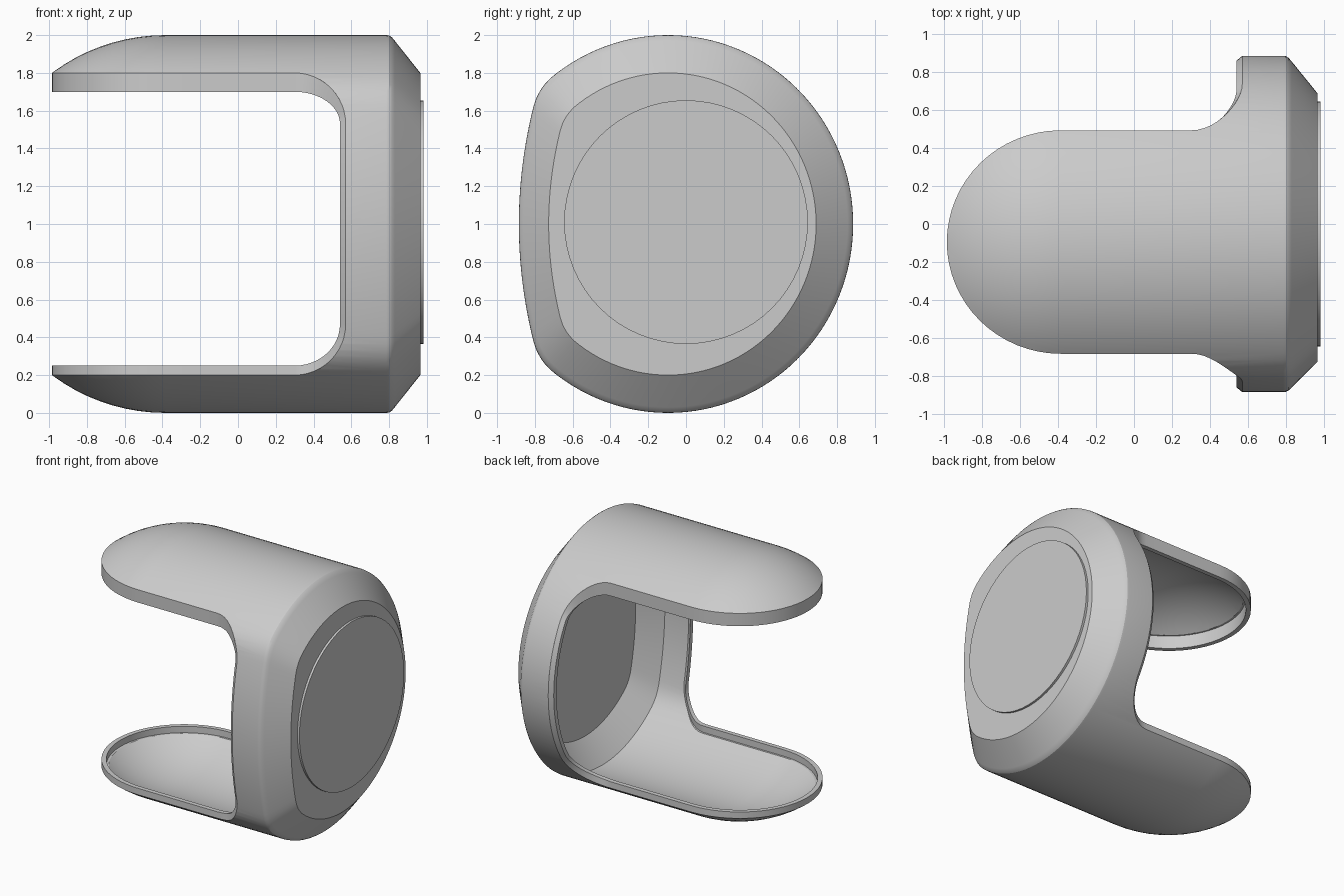
import bpy, bmesh, math
from mathutils import Vector

if "Cube" in bpy.data.objects:
    bpy.data.objects.remove(bpy.data.objects["Cube"])

CY, RY = -0.095, 0.98          # centre and half width of the body section
DOME_X = -0.385                # where the rounded ends begin

grey = bpy.data.materials.new("light_grey")
grey.diffuse_color = (0.6, 0.6, 0.6, 1)
grey.use_nodes = True
grey.node_tree.nodes["Principled BSDF"].inputs["Base Color"].default_value = grey.diffuse_color


def y_back(z):
    return CY + RY * math.sqrt(max(0, 1 - (z - 1) ** 2))


def y_front(z):
    # round side blended into a nearly flat front
    a = 2 * CY - y_back(z)
    b = -0.885 + (z - 1) ** 2 / 5
    h = max(0.06 - abs(a - b), 0) / 0.06
    return max(a, b) + h * h * 0.015


def finish(name, bm):
    bmesh.ops.recalc_face_normals(bm, faces=bm.faces)
    me = bpy.data.meshes.new(name)
    bm.to_mesh(me)
    bm.free()
    me.materials.append(grey)
    ob = bpy.data.objects.new(name, me)
    bpy.context.collection.objects.link(ob)
    return ob


def loft(name, loops, capped=True):
    # join equal-length closed loops; uncapped lofts close on themselves
    bm = bmesh.new()
    rows = [[bm.verts.new(p) for p in loop] for loop in loops]
    n = len(rows[0])
    pairs = list(zip(rows, rows[1:])) + ([] if capped else [(rows[-1], rows[0])])
    for a, b in pairs:
        for i in range(n):
            j = (i + 1) % n
            bm.faces.new((a[i], a[j], b[j], b[i]))
    if capped:
        bm.faces.new(rows[0])
        bm.faces.new(rows[-1][::-1])
    return finish(name, bm)


def smooth(ob, angle):
    bpy.ops.object.select_all(action='DESELECT')
    ob.select_set(True)
    bpy.context.view_layer.objects.active = ob
    bpy.ops.object.shade_smooth_by_angle(angle=math.radians(angle))


# Body section, scaled along x
N = 64
section = []
for i in range(N):
    z = 1 + math.cos(math.pi * i / N)
    section.append((y_back(z), z))
for i in range(N):
    z = 1 - math.cos(math.pi * i / N)
    section.append((y_front(z), z))


def ring(x, s):
    return [(x, CY + (y - CY) * s, 1 + (z - 1) * s) for y, z in section]


def body(name, radius, ends):
    rings = []
    for i in range(16, -1, -1):
        a = math.radians(65) * i / 16
        rings.append(ring(DOME_X - radius * math.sin(a), radius * math.cos(a)))
    return loft(name, rings + [ring(x, s) for x, s in ends])


shell = body("shell", 1.0, [(0.785, 1), (0.80, 0.998), (0.815, 0.988),
                            (0.83, 0.97), (0.965, 0.8)])
cavity = body("cavity_cutter", 0.97, [(0.785, 0.97), (0.935, 0.785)])

# Side window path: (x, z, sin, cos) from the top arm round to the bottom arm
R = 0.27
path = [(DOME_X + (0.3 - DOME_X) * i / 6, 1.8, 0, 1) for i in range(6)]
for i in range(13):
    a = math.pi / 2 * i / 12
    path.append((0.3 + R * math.sin(a), 1.53 + R * math.cos(a), math.sin(a), math.cos(a)))
path += [(0.57, 1.53 - 1.06 * i / 24, 1, 0) for i in range(1, 24)]
for i in range(13):
    a = math.pi / 2 * (1 + i / 12)
    path.append((0.3 + R * math.sin(a), 0.47 + R * math.cos(a), math.sin(a), math.cos(a)))
path += [(0.3 - (0.3 - DOME_X) * i / 6, 0.2, 0, -1) for i in range(1, 7)]

outline = [(-2, 1.8)] + [(p[0], p[1]) for p in path] + [(-2, 0.2)]
window = loft("window_cutter", [[(x, y, z) for x, z in outline] for y in (-2, 2)])

for cutter in (cavity, window):
    cutter.hide_render = True
    m = shell.modifiers.new("cut", 'BOOLEAN')
    m.operation, m.solver, m.object = 'DIFFERENCE', 'EXACT', cutter
    bpy.context.view_layer.objects.active = shell
    bpy.ops.object.modifier_apply(modifier=m.name)
    bpy.data.objects.remove(cutter)
smooth(shell, 25)

# Raised lip following the whole rim: (rim point, extension, inward direction)
rim = []


def side(pts, y_of, sign):
    for x, z, s, c in pts:
        ext = Vector((-0.03 * s, sign * 0.025 * s, -0.1 * c if c > 0 else -0.05 * c))
        rim.append((Vector((x, y_of(z), z)), ext, Vector((0, sign, 0))))


def arm_end(z, ext, start):
    for i in range(1, 32):
        a = math.pi * i / 32
        d = Vector((-math.sin(a), start * math.cos(a), 0))
        p = Vector((DOME_X + 0.6 * d.x, CY + 0.588 * d.y, z))
        rim.append((p, Vector((0, 0, ext)), -d))


side(path, y_front, 1)
arm_end(0.2, 0.05, -1)
side(path[::-1], y_back, -1)
arm_end(1.8, -0.1, 1)
W = 0.035
lip = loft("rim_lip", [[p for p, e, d in rim],
                       [p + e for p, e, d in rim],
                       [p + e + d * W for p, e, d in rim],
                       [p + d * W - e * 0.1 for p, e, d in rim]], capped=False)
smooth(lip, 25)

# Thin round plate on the closed end
circle = [(0.645 * math.cos(math.tau * i / 64), 1.01 + 0.645 * math.sin(math.tau * i / 64))
          for i in range(64)]
plate = loft("end_plate", [[(x, y, z) for y, z in circle] for x in (0.955, 0.982)])
smooth(plate, 25)
